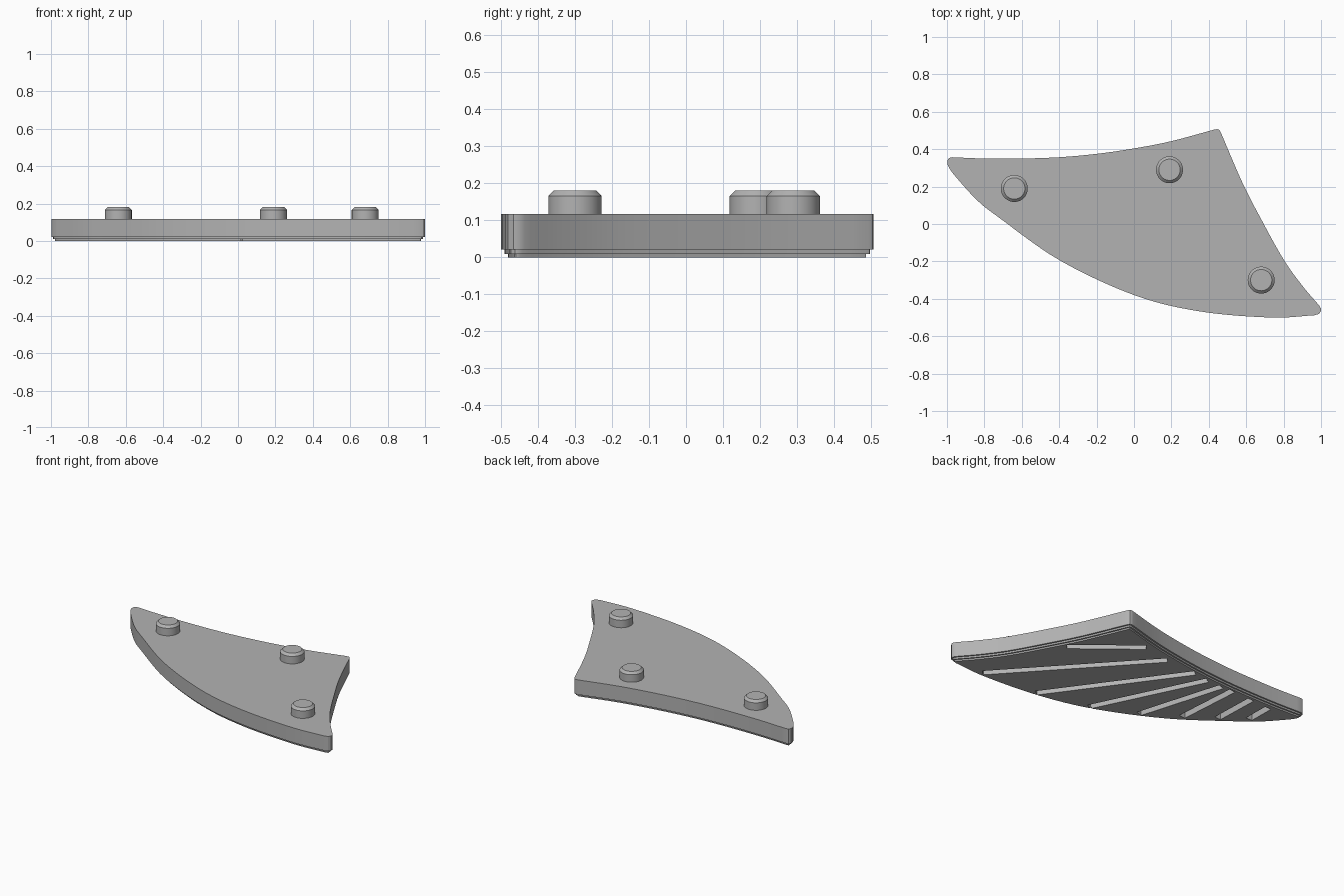
import bpy, bmesh, math
from mathutils import Vector

cube = bpy.data.objects.get("Cube")
if cube:
    bpy.data.objects.remove(cube, do_unlink=True)

grey = bpy.data.materials.new("plain_grey")
grey.use_nodes = True
COLOUR = (0.45, 0.45, 0.45, 1)
grey.diffuse_color = COLOUR
grey.node_tree.nodes["Principled BSDF"].inputs["Base Color"].default_value = COLOUR


def add_object(name, bm):
    bmesh.ops.recalc_face_normals(bm, faces=bm.faces)
    mesh = bpy.data.meshes.new(name)
    bm.to_mesh(mesh)
    bm.free()
    obj = bpy.data.objects.new(name, mesh)
    bpy.context.collection.objects.link(obj)
    mesh.materials.append(grey)
    return obj


def shade(obj):
    bpy.ops.object.select_all(action='DESELECT')
    obj.select_set(True)
    bpy.context.view_layer.objects.active = obj
    bpy.ops.object.shade_smooth_by_angle(angle=math.radians(30))


def spline(points, steps=6):
    """Smooth open curve through the given points."""
    pts = [Vector(p) for p in points]
    pts = [2 * pts[0] - pts[1]] + pts + [2 * pts[-1] - pts[-2]]
    out = []
    for a, b, c, d in zip(pts, pts[1:], pts[2:], pts[3:]):
        for i in range(steps):
            t = i / steps
            out.append(0.5 * (2 * b + (c - a) * t + (2 * a - 5 * b + 4 * c - d) * t**2
                              + (3 * b - a - 3 * c + d) * t**3))
    return out + [pts[-2]]


def inset(loop, dist):
    """Move a counter-clockwise loop inwards."""
    out = []
    for i, p in enumerate(loop):
        e1 = (p - loop[i - 1]).normalized()
        e2 = (loop[(i + 1) % len(loop)] - p).normalized()
        n1, n2 = Vector((-e1.y, e1.x)), Vector((-e2.y, e2.x))
        out.append(p + (n1 + n2) * dist / (1 + n1.dot(n2)))
    return out


# Outline: three curved edges joined by small rounded corners
front_edge = [(-.985, .295), (-.957, .257), (-.84, .128), (-.716, .03), (-.396, -.195),
              (0, -.38), (.35, -.467), (.73, -.5), (.965, -.488)]
right_edge = [(.99, -.436), (.9, -.33), (.8, -.19), (.685, .016), (.58, .22), (.463, .492)]
back_edge = [(.43, .505), (.2, .443), (0, .404), (-.2, .375), (-.4, .357), (-.6, .35),
             (-.8, .35), (-.97, .357)]
corner_right = [(.988, -.481), (1, -.466), (.999, -.451)]
corner_back = [(.455, .504), (.444, .507)]
corner_left = [(-.988, .353), (-.998, .34), (-.997, .318)]
outline = (spline(front_edge) + [Vector(p) for p in corner_right]
           + spline(right_edge) + [Vector(p) for p in corner_back]
           + spline(back_edge) + [Vector(p) for p in corner_left])

# Plate with a stepped lower rim
bm = bmesh.new()
rings = []
for dist, z in [(.02, 0), (.02, .01), (.01, .01), (.01, .021), (0, .021), (0, .117)]:
    rings.append([bm.verts.new((p.x, p.y, z)) for p in inset(outline, dist)])
count = len(outline)
for low, high in zip(rings, rings[1:]):
    for i in range(count):
        j = (i + 1) % count
        bm.faces.new((low[i], low[j], high[j], high[i]))
bm.faces.new(rings[0][::-1])
bm.faces.new(rings[-1])
plate = add_object("plate", bm)

# Fan of grooves cut into the underside
grooves = [((.59, .095), (.23, .385)), ((.77, -.455), (.04, .35)), ((.38, -.435), (-.18, .34)),
           ((.04, -.36), (-.29, .32)), ((-.235, -.235), (-.4, .315)), ((-.45, -.1), (-.48, .32)),
           ((-.62, .02), (-.63, .31)), ((-.766, .13), (-.769, .3))]
WIDTH, DEPTH = .045, .05
bm = bmesh.new()
for start, end in grooves:
    a, b = Vector(start), Vector(end)
    along = (b - a).normalized()
    side = Vector((-along.y, along.x)) * WIDTH / 2
    face = bm.faces.new([bm.verts.new((p.x, p.y, -.05))
                         for p in (a + side, a - side, b - side, b + side)])
    top = bmesh.ops.extrude_face_region(bm, geom=[face])["geom"]
    bmesh.ops.translate(bm, vec=(0, 0, .05 + DEPTH),
                        verts=[v for v in top if isinstance(v, bmesh.types.BMVert)])
cutter = add_object("groove_cutter", bm)
cutter.hide_render = True
cut = plate.modifiers.new("grooves", 'BOOLEAN')
cut.operation = 'DIFFERENCE'
cut.solver = 'EXACT'
cut.object = cutter
bpy.context.view_layer.objects.active = plate
bpy.ops.object.modifier_apply(modifier=cut.name)
bpy.data.objects.remove(cutter, do_unlink=True)
shade(plate)

# Chamfered round pegs on top
for name, x, y in [("left_peg", .68, -.3), ("back_peg", .19, .29), ("right_peg", -.64, .19)]:
    bm = bmesh.new()
    bmesh.ops.create_cone(bm, cap_ends=True, segments=48, radius1=.072, radius2=.072, depth=.08)
    rim = [e for e in bm.edges if all(v.co.z > 0 for v in e.verts)]
    bmesh.ops.bevel(bm, geom=rim, offset=.015, segments=1, affect='EDGES')
    bmesh.ops.translate(bm, verts=bm.verts, vec=(x, y, .141))
    shade(add_object(name, bm))
